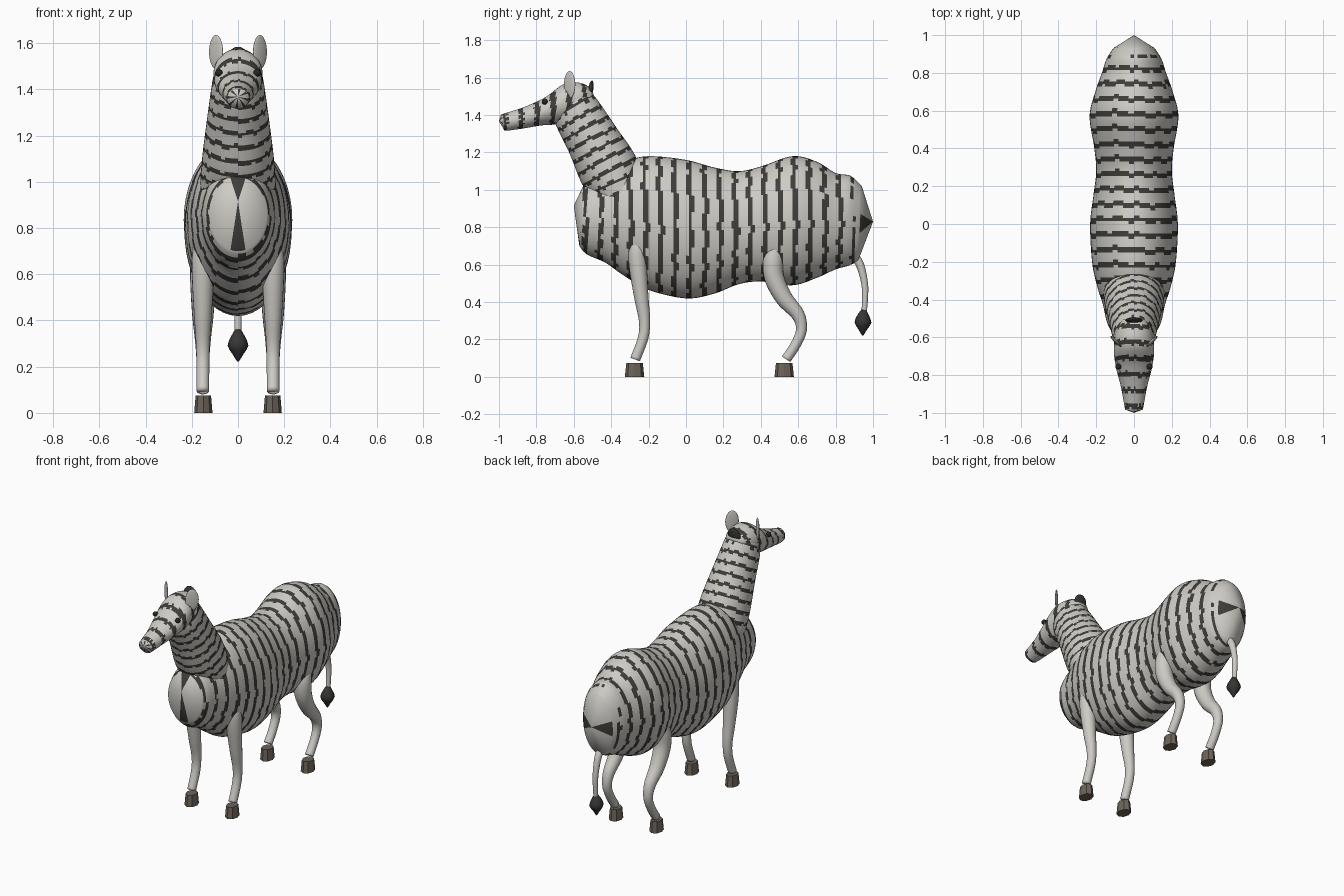
import bpy, bmesh, math
from mathutils import Vector

if "Cube" in bpy.data.objects:
    bpy.data.objects.remove(bpy.data.objects["Cube"])


def material(name, rgb):
    m = bpy.data.materials.new(name)
    m.diffuse_color = (*rgb, 1)
    m.use_nodes = True
    m.node_tree.nodes["Principled BSDF"].inputs["Base Color"].default_value = m.diffuse_color
    return m


COAT = material("pale_coat", (0.62, 0.60, 0.56))
STRIPE = material("dark_stripe", (0.048, 0.046, 0.040))
HOOF = material("hoof_brown", (0.15, 0.125, 0.10))
HAIR = material("dark_hair", (0.038, 0.037, 0.034))
EYE = material("eye_black", (0.02, 0.02, 0.02))


def finish(name, bm, mats, smooth=True):
    bmesh.ops.recalc_face_normals(bm, faces=bm.faces)
    me = bpy.data.meshes.new(name)
    bm.to_mesh(me)
    bm.free()
    for m in mats:
        me.materials.append(m)
    for p in me.polygons:
        p.use_smooth = smooth
    ob = bpy.data.objects.new(name, me)
    bpy.context.collection.objects.link(ob)
    return ob


def spline(a, b, c, d, t):
    return 0.5 * (2 * b + (c - a) * t + (2 * a - 5 * b + 4 * c - d) * t * t
                  + (3 * b - a - 3 * c + d) * t ** 3)


def loft(name, stations, mats, start=None, end=None, x=0, segs=48, step=0.0133,
         rule=None, cap_rule=None):
    """Skin elliptical rings; a station is (top y, top z, bottom y, bottom z, half width)."""
    n = len(stations)
    rows = []
    for i in range(n - 1):
        ctl = [stations[min(max(j, 0), n - 1)] for j in (i - 1, i, i + 1, i + 2)]
        p, q = ctl[1], ctl[2]
        length = math.hypot(p[0] + p[2] - q[0] - q[2], p[1] + p[3] - q[1] - q[3]) / 2
        k = max(1, round(length / step))
        rows += [[spline(*v, s / k) for v in zip(*ctl)] for s in range(k)]
    rows.append(stations[-1])
    bm = bmesh.new()
    rings, dist, s = [], [], 0
    for r in rows:
        c = Vector((x, (r[0] + r[2]) / 2, (r[1] + r[3]) / 2))
        h = Vector((0, (r[0] - r[2]) / 2, (r[1] - r[3]) / 2))
        if rings:
            s += (c - last).length
        last = c
        dist.append(s)
        rings.append([bm.verts.new(c + h * math.cos(a) + Vector((r[4] * math.sin(a), 0, 0)))
                      for a in (2 * math.pi * j / segs for j in range(segs))])
    for i in range(len(rings) - 1):
        for j in range(segs):
            k = (j + 1) % segs
            f = bm.faces.new((rings[i][j], rings[i][k], rings[i + 1][k], rings[i + 1][j]))
            if rule:
                f.material_index = int(rule(f.calc_center_median(), (dist[i] + dist[i + 1]) / 2, j / segs))
    for ring, pole, which in ((rings[0], start, 0), (rings[-1], end, 1)):
        if pole is None:
            bm.faces.new(ring)
            continue
        v = bm.verts.new((x, *pole))
        for j in range(segs):
            f = bm.faces.new((ring[j], ring[(j + 1) % segs], v))
            if cap_rule:
                f.material_index = int(cap_rule(which, (j + 0.5) / segs))
    return finish(name, bm, mats)


def tube(name, path, mat, x=0, segs=20):
    """Round tapered limb in the y-z plane; path points are (y, z, radius)."""
    st = []
    for i, (y, z, r) in enumerate(path):
        a, b = path[max(i - 1, 0)], path[min(i + 1, len(path) - 1)]
        d = Vector((b[0] - a[0], b[1] - a[1])).normalized() * r
        st.append((y - d.y, z + d.x, y + d.y, z - d.x, r))
    return loft(name, st, [mat], x=x, segs=segs, step=0.02)


def ellipsoid(name, loc, size, mat, rot=(0, 0, 0), segs=20):
    bm = bmesh.new()
    bmesh.ops.create_uvsphere(bm, u_segments=segs, v_segments=12, radius=1)
    ob = finish(name, bm, [mat])
    ob.location, ob.scale, ob.rotation_euler = loc, size, rot
    return ob


def ragged(t):
    # sawtooth shift around the ring makes broken stripe edges
    return 0.016 * ((t * 12) % 1) + 0.006 * math.sin(t * 19)


COLOURS = [COAT, STRIPE]

# Striped barrel of the body, with fan-shaped chest and rump caps
loft("body", [
    (-.55, 1.02, -.57, .70, .125), (-.50, 1.05, -.53, .655, .145), (-.42, 1.09, -.43, .61, .165),
    (-.33, 1.15, -.33, .54, .195), (-.20, 1.18, -.20, .465, .222), (0, 1.16, 0, .42, .232),
    (.15, 1.12, .15, .445, .215), (.28, 1.10, .28, .495, .20), (.40, 1.125, .40, .51, .21),
    (.57, 1.18, .57, .49, .235), (.70, 1.15, .70, .53, .205), (.80, 1.09, .80, .575, .17),
    (.88, 1.075, .87, .595, .145), (.94, 1.02, .92, .62, .11)],
    COLOURS, start=(-.60, .915), end=(1.0, .83),
    rule=lambda c, s, t: c.y < .90 and (c.y + ragged(t) - .015) % .08 < .026,
    cap_rule=lambda w, t: abs(math.sin(2 * math.pi * t)) < .27 if w == 0
    else abs(math.cos(2 * math.pi * t)) < .2)

# Neck
loft("neck", [
    (-.22, 1.02, -.48, .93, .165), (-.27, 1.18, -.555, 1.03, .155), (-.37, 1.33, -.625, 1.20, .135),
    (-.48, 1.49, -.70, 1.36, .112), (-.52, 1.53, -.69, 1.42, .10)],
    COLOURS, step=.011, rule=lambda c, s, t: (s + ragged(t) * .8) % .066 < .021)

# Head and muzzle
loft("head", [
    (-.50, 1.53, -.52, 1.46, .06), (-.55, 1.568, -.59, 1.385, .095), (-.645, 1.57, -.69, 1.352, .107),
    (-.75, 1.497, -.77, 1.345, .095), (-.86, 1.445, -.86, 1.33, .07), (-.95, 1.415, -.94, 1.318, .054),
    (-.99, 1.403, -.97, 1.316, .047)],
    COLOURS, start=(-.492, 1.50), end=(-1.0, 1.368), step=.011,
    rule=lambda c, s, t: (c.y + ragged(t) * .6 + .975) % .085 < .025,
    cap_rule=lambda w, t: w == 1 and (t * 8) % 1 < .3)

# Tuft of mane behind the ears
ellipsoid("mane_tuft", (0, -.51, 1.535), (.045, .014, .05), HAIR, (-.15, 0, 0))

# Tail with a dark diamond tuft
tube("tail", [(.89, .66, .024), (.93, .60, .022), (.955, .50, .018), (.957, .42, .016), (.952, .34, .014)], COAT)
tube("tail_tuft", [(.952, .362, .012), (.948, .335, .028), (.946, .292, .045), (.945, .255, .024),
                   (.945, .222, .004)], HAIR, segs=8)

# Legs, hooves, ears and eyes on both sides
FRONT_LEG = [(-.265, .75, .03), (-.262, .68, .047), (-.256, .58, .047), (-.238, .42, .038),
             (-.222, .30, .030), (-.229, .21, .028), (-.272, .093, .027)]
HIND_LEG = [(.49, .71, .04), (.467, .63, .055), (.472, .53, .053), (.525, .42, .046), (.60, .33, .036),
            (.617, .25, .029), (.585, .17, .027), (.535, .095, .027)]
for sx, side in ((1, "right"), (-1, "left")):
    for part, path, hy in (("front", FRONT_LEG, -.275), ("hind", HIND_LEG, .525)):
        tube(f"{part}_leg_{side}", path, COAT, x=sx * .152)
        bm = bmesh.new()
        bmesh.ops.create_cone(bm, cap_ends=True, segments=8, radius1=.052, radius2=.044, depth=.075)
        for v in bm.verts:
            v.co.x *= .76
            v.co += Vector((sx * .15, hy, .0375))
        finish(f"{part}_hoof_{side}", bm, [HOOF], smooth=False)
    ellipsoid(f"ear_{side}", (sx * .095, -.622, 1.562), (.042, .009, .073), COAT,
              (0, 0, sx * math.pi / 4))
    ellipsoid(f"eye_{side}", (sx * .083, -.755, 1.472), (.016, .016, .016), EYE)
